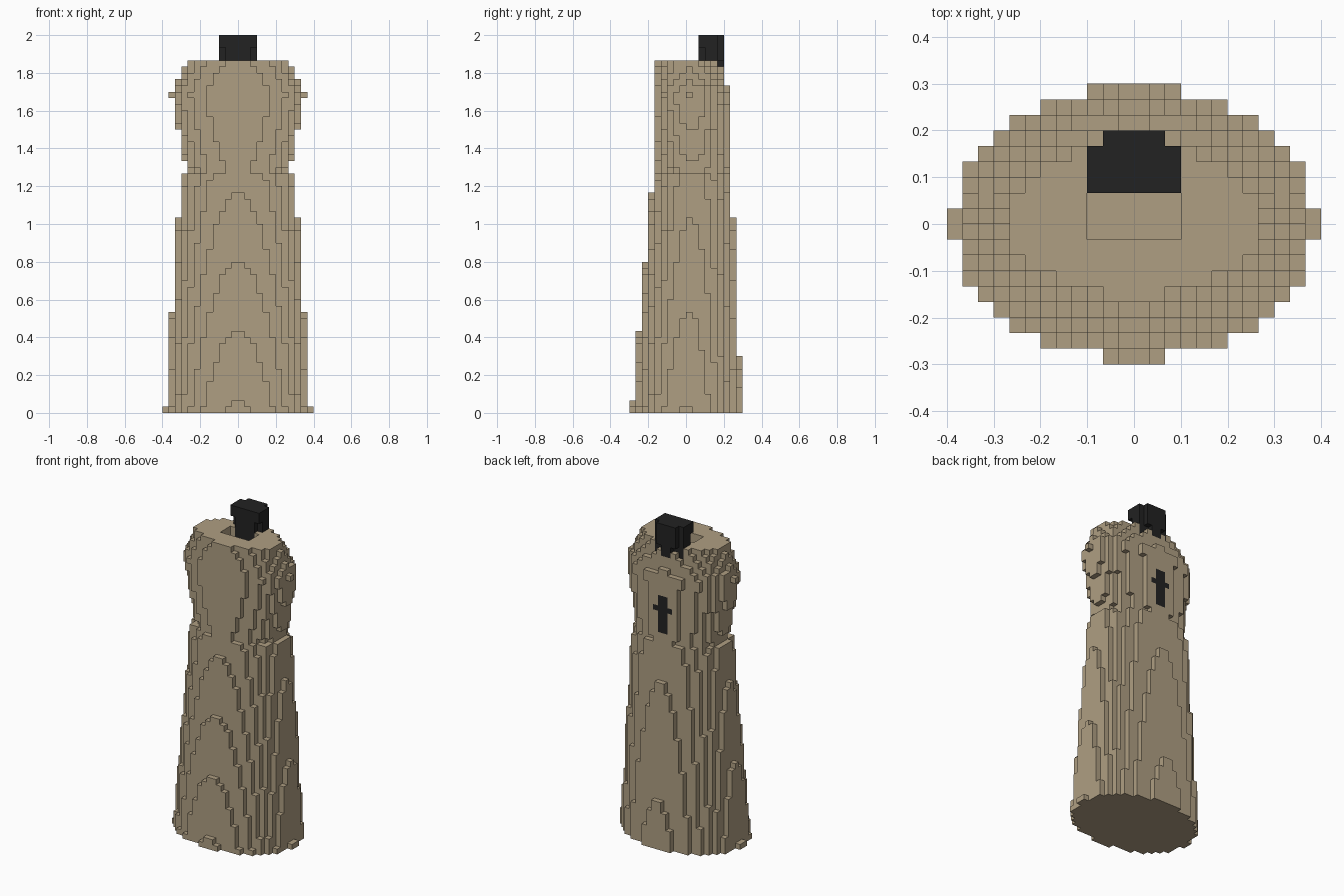
import bpy, bmesh
from mathutils import Vector

cube = bpy.data.objects.get("Cube")
if cube:
    bpy.data.objects.remove(cube, do_unlink=True)

V = 1 / 30                  # voxel edge length
LAYERS = 56                 # gown height in voxels
WAIST = 38 * V


def material(name, rgb):
    mat = bpy.data.materials.new(name)
    mat.use_nodes = True
    mat.diffuse_color = (*rgb, 1)
    bsdf = mat.node_tree.nodes["Principled BSDF"]
    bsdf.inputs["Base Color"].default_value = (*rgb, 1)
    bsdf.inputs["Roughness"].default_value = 0.9
    return mat


def box(x0, x1, y0, y1, z0, z1):
    """Set of voxel cells in a half-open index box."""
    return {(x, y, z) for x in range(x0, x1) for y in range(y0, y1) for z in range(z0, z1)}


def section(z):
    """Half width, front reach and back reach of the gown at height z."""
    if z < WAIST:
        return 0.386 - z / 15, 0.2895 - z / 11, 0.297 - z / 22
    shoulder, top = 1.683, LAYERS * V
    low, mid, high = (0.272, 0.155, 0.225), (0.3515, 0.18, 0.229), (0.262, 0.153, 0.17)
    if z < shoulder:
        t, a, b = (z - WAIST) / (shoulder - WAIST), low, mid
    else:
        t, a, b = (z - shoulder) / (top - shoulder), mid, high
    return tuple(p + (q - p) * t for p, q in zip(a, b))


def gown_cells():
    """Stacked off-centre ellipses sampled at voxel centres."""
    cells = set()
    for k in range(LAYERS):
        half, front, back = section((k + 0.5) * V)
        mid, depth = (back - front) / 2, (back + front) / 2
        for i, j, _ in box(-12, 12, -9, 9, 0, 1):
            x, y = (i + 0.5) * V, (j + 0.5) * V
            if (x / half) ** 2 + ((y - mid) / depth) ** 2 <= 1:
                cells.add((i, j, k))
    return cells


def build(name, cells, solid, mat):
    """Mesh the cell faces that are not covered by another solid cell."""
    bm = bmesh.new()
    corners = {}

    def vert(p):
        key = tuple(round(c) for c in p)
        if key not in corners:
            corners[key] = bm.verts.new(Vector(key) * V)
        return corners[key]

    for cell in sorted(cells):
        centre = Vector(cell) + Vector((0.5, 0.5, 0.5))
        for axis in range(3):
            for sign in (-1, 1):
                n = Vector((0, 0, 0))
                n[axis] = sign
                if tuple(c + int(d) for c, d in zip(cell, n)) in solid:
                    continue
                u = Vector((0, 0, 0))
                u[(axis + 1) % 3] = 1
                w = n.cross(u)
                quad = [centre + (n + a * u + b * w) / 2
                        for a, b in ((-1, -1), (1, -1), (1, 1), (-1, 1))]
                bm.faces.new([vert(p) for p in quad])
    mesh = bpy.data.meshes.new(name)
    bm.to_mesh(mesh)
    bm.free()
    mesh.materials.append(mat)
    obj = bpy.data.objects.new(name, mesh)
    bpy.context.collection.objects.link(obj)
    return obj


tan = material("tan cloth", (0.43, 0.345, 0.225))
black = material("black", (0.016, 0.016, 0.016))

# Neck piece: wide cap, chamfered stem and a narrow tail over the collar
neck = box(-3, 3, 2, 5, 58, 60) | box(-2, 2, 5, 6, 56, 60)
neck |= box(-2, 2, 2, 3, 51, 58) | box(-3, 3, 3, 5, 51, 58)
neck |= box(-1, 1, 5, 6, 54, 56)

# Cross set flush into the back
emblem = box(-1, 1, 6, 7, 40, 47) | box(-2, 2, 6, 7, 44, 45)

# Gown with an open neck hole
gown = gown_cells() - box(-3, 3, -1, 2, 51, LAYERS) - neck - emblem

solid = gown | neck | emblem
build("gown", gown, solid, tan)
build("neck_piece", neck, solid, black)
build("back_emblem", emblem, solid, black)
